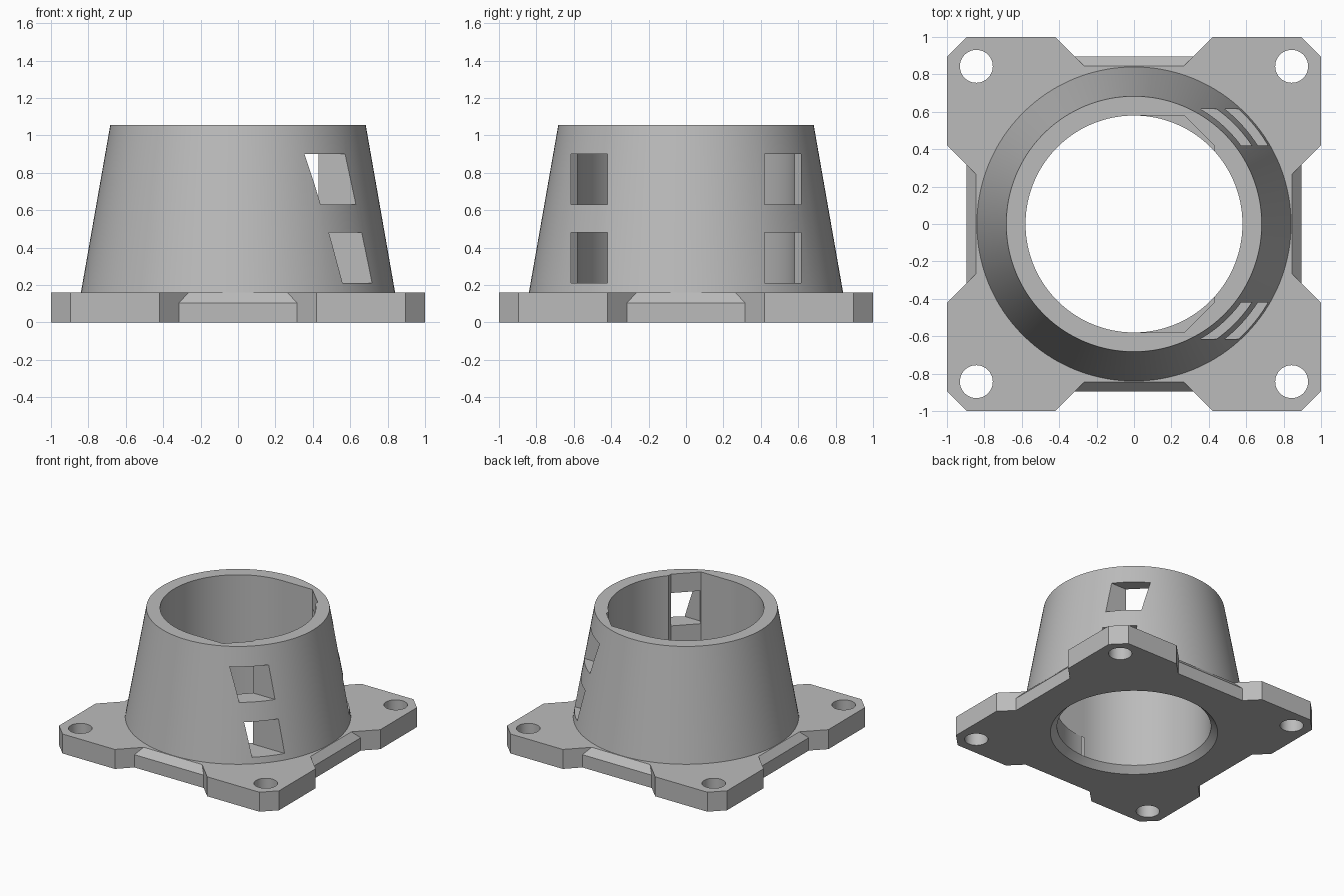
import bpy, bmesh, math

default = bpy.data.objects.get("Cube")
if default:
    bpy.data.objects.remove(default, do_unlink=True)

grey = bpy.data.materials.new("plain grey")
grey.use_nodes = True
grey.diffuse_color = (0.5, 0.5, 0.5, 1)
grey.node_tree.nodes["Principled BSDF"].inputs["Base Color"].default_value = (0.5, 0.5, 0.5, 1)


def loft(name, rings):
    """Solid through matching rings, each given as (outline, height)."""
    bm = bmesh.new()
    loops = [[bm.verts.new((x, y, z)) for x, y in pts] for pts, z in rings]
    n = len(loops[0])
    for low, high in zip(loops, loops[1:]):
        for i in range(n):
            j = (i + 1) % n
            bm.faces.new((low[i], low[j], high[j], high[i]))
    bm.faces.new(loops[0])
    bm.faces.new(loops[-1])
    bmesh.ops.recalc_face_normals(bm, faces=bm.faces)
    mesh = bpy.data.meshes.new(name)
    bm.to_mesh(mesh)
    bm.free()
    mesh.materials.append(grey)
    obj = bpy.data.objects.new(name, mesh)
    bpy.context.collection.objects.link(obj)
    return obj


def circle(r, cx=0, cy=0, n=128):
    return [(cx + r * math.cos(math.tau * i / n), cy + r * math.sin(math.tau * i / n))
            for i in range(n)]


def combine(target, tool, operation):
    """Apply a boolean and remove the tool."""
    mod = target.modifiers.new("cut", 'BOOLEAN')
    mod.operation, mod.solver, mod.object = operation, 'EXACT', tool
    bpy.context.view_layer.update()
    graph = bpy.context.evaluated_depsgraph_get()
    mesh = bpy.data.meshes.new_from_object(target.evaluated_get(graph))
    target.modifiers.clear()
    target.data = mesh
    bpy.data.objects.remove(tool, do_unlink=True)


def plate_outline(d):
    """Square flange with cut corners and side notches reaching in to d."""
    side = [(1, -0.895), (1, -0.42), (d, 0.58 - d), (d, d - 0.58), (1, 0.42), (1, 0.895)]
    pts = []
    for _ in range(4):
        pts += side
        side = [(-y, x) for x, y in side]
    return pts


# Flange with bevelled notch edges, and tapered collar
housing = loft("flanged_collar", [(plate_outline(0.895), 0), (plate_outline(0.895), 0.105),
                                  (plate_outline(0.845), 0.16)])
combine(housing, loft("collar", [(circle(0.85), 0.106), (circle(0.84), 0.16),
                                 (circle(0.683), 1.055)]), 'UNION')

# Bore with a chamfered bottom mouth
combine(housing, loft("bore", [(circle(0.68), -0.05), (circle(0.58), 0.05),
                               (circle(0.58), 1.2)]), 'DIFFERENCE')

# Angular pocket along one half of the bore
half = [(0, 0.58), (0.27, 0.58), (0.43, 0.42), (0.43, 0.38)]
pocket = half + [(x, -y) for x, y in reversed(half)]
combine(housing, loft("pocket", [(pocket, 0.21), (pocket, 1.2)]), 'DIFFERENCE')

# Side windows, two high on each side
window = [(0.2, 0.42), (0.9, 0.42), (0.9, 0.615), (0.305, 0.615), (0.27, 0.579), (0.2, 0.5)]
for s in (-1, 1):
    for z in (0.21, 0.63):
        pts = [(x, s * y) for x, y in window]
        combine(housing, loft("window", [(pts, z), (pts, z + 0.27)]), 'DIFFERENCE')

# Corner screw holes
for sx in (-1, 1):
    for sy in (-1, 1):
        pts = circle(0.088, sx * 0.843, sy * 0.843, 48)
        combine(housing, loft("hole", [(pts, -0.1), (pts, 0.3)]), 'DIFFERENCE')

bpy.ops.object.select_all(action='DESELECT')
housing.select_set(True)
bpy.context.view_layer.objects.active = housing
bpy.ops.object.shade_smooth_by_angle(angle=math.radians(25))
